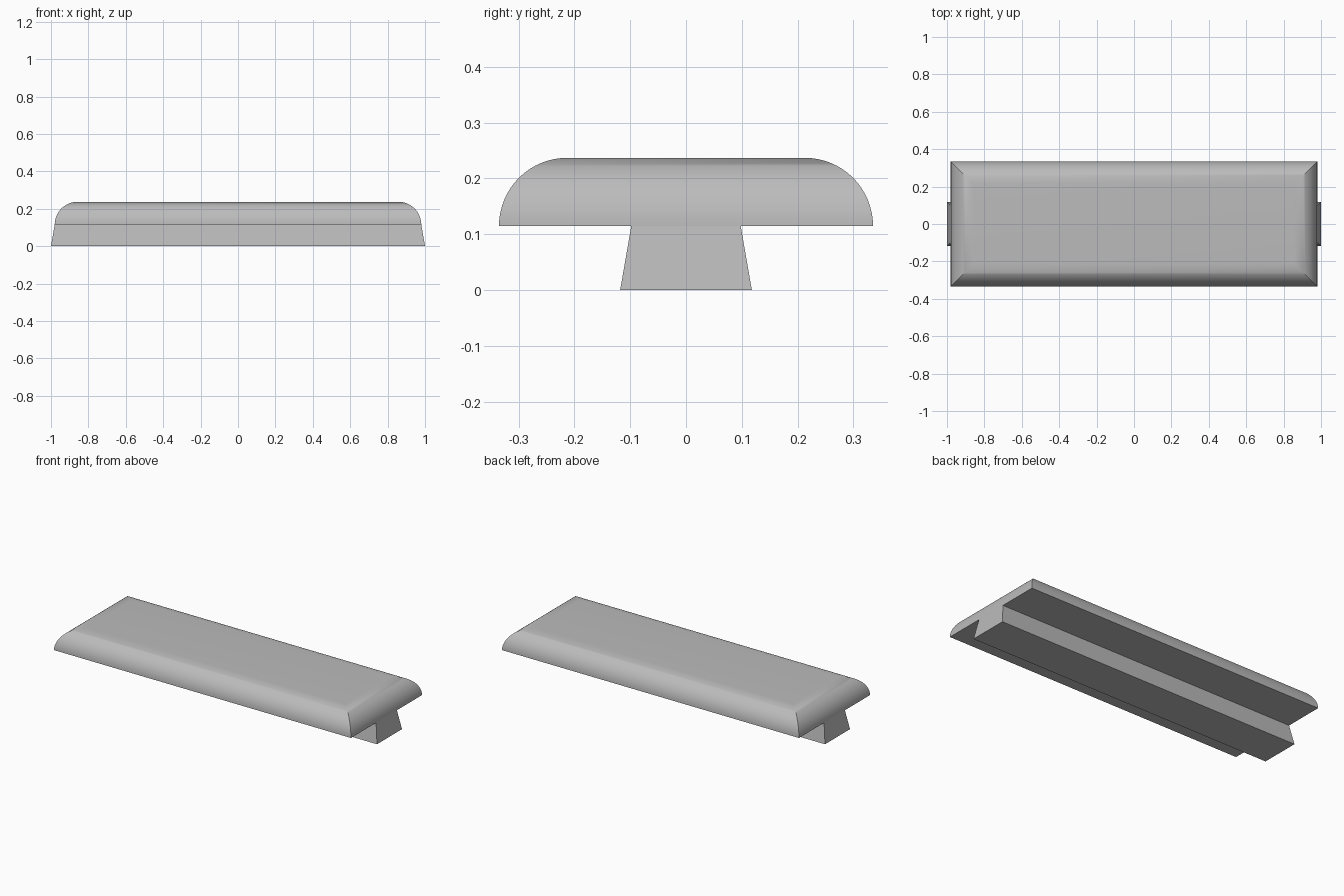
import bpy, bmesh, math

cube = bpy.data.objects.get("Cube")
if cube:
    bpy.data.objects.remove(cube, do_unlink=True)

grey = bpy.data.materials.new("plain grey")
grey.use_nodes = True
colour = (0.5, 0.5, 0.5, 1)
grey.diffuse_color = colour
grey.node_tree.nodes["Principled BSDF"].inputs["Base Color"].default_value = colour


def stacked_rectangles(name, rings):
    """Closed solid through rectangles given as (half x, half y, z)."""
    bm = bmesh.new()
    loops = [[bm.verts.new((sx * hx, sy * hy, z))
              for sx, sy in ((-1, -1), (1, -1), (1, 1), (-1, 1))]
             for hx, hy, z in rings]
    for low, high in zip(loops, loops[1:]):
        for i in range(4):
            j = (i + 1) % 4
            bm.faces.new((low[i], low[j], high[j], high[i]))
    bm.faces.new(loops[0][::-1])
    bm.faces.new(loops[-1])
    mesh = bpy.data.meshes.new(name)
    bm.to_mesh(mesh)
    bm.free()
    mesh.materials.append(grey)
    obj = bpy.data.objects.new(name, mesh)
    bpy.context.collection.objects.link(obj)
    return obj


# Tapered foot rail, wider at the floor
joint = 0.115
stacked_rectangles("foot_rail", [(1.0, 0.118, 0), (0.98, 0.098, joint)])

# Slab with quarter-round edges and mitred corners
radius, steps = 0.122, 16
rings = []
for k in range(steps + 1):
    a = math.pi / 2 * k / steps
    inset = radius * (1 - math.cos(a))
    rings.append((0.98 - inset, 0.335 - inset, joint + radius * math.sin(a)))
slab = stacked_rectangles("rounded_slab", rings)

# Smooth rounding, sharp mitres and underside
bpy.ops.object.select_all(action='DESELECT')
slab.select_set(True)
bpy.context.view_layer.objects.active = slab
bpy.ops.object.shade_smooth_by_angle(angle=math.radians(30))
